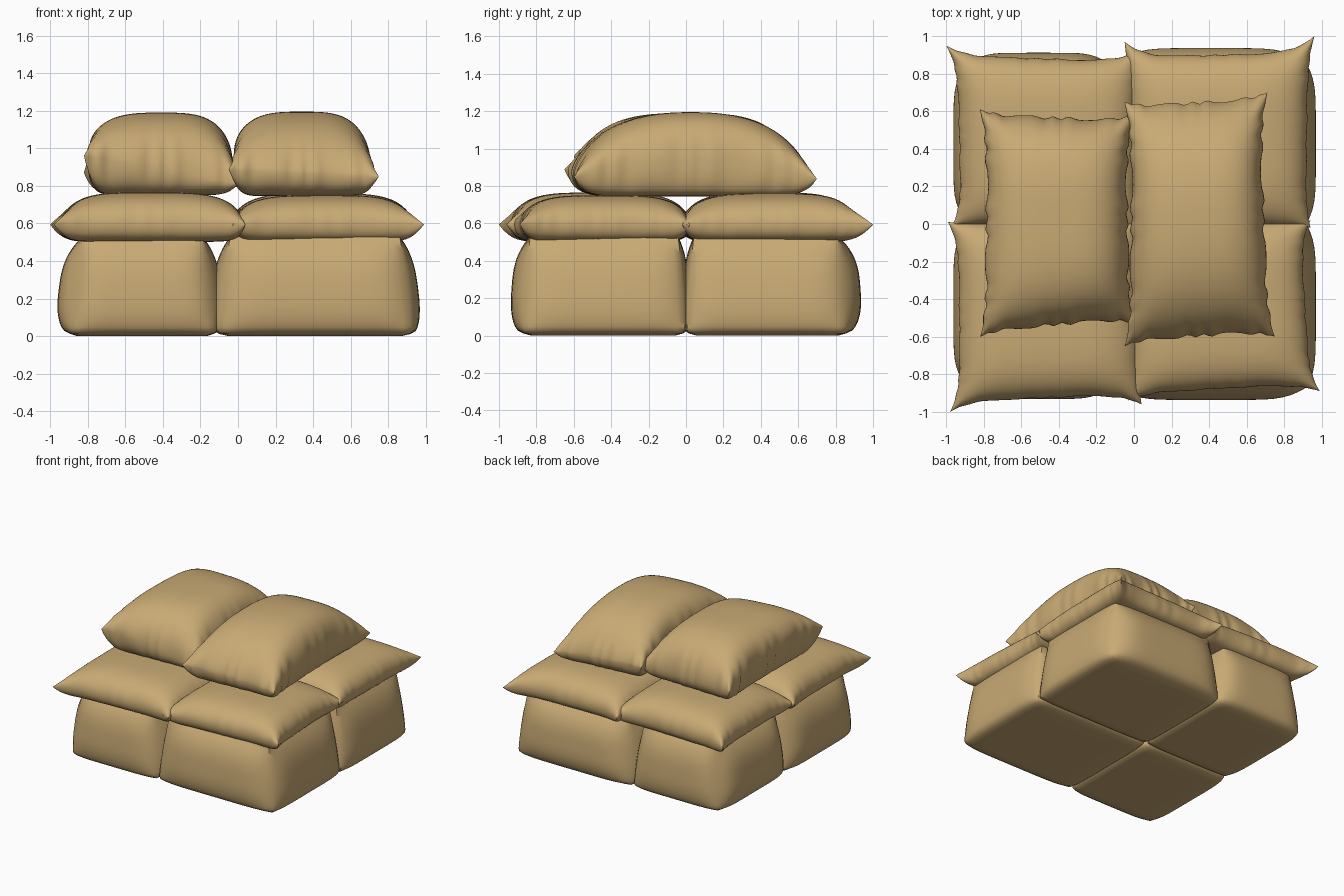
import bpy, bmesh, math
from mathutils import Vector

cube = bpy.data.objects.get("Cube")
if cube:
    bpy.data.objects.remove(cube)

burlap = bpy.data.materials.new("tan_burlap")
burlap.use_nodes = True
TAN = (0.58, 0.40, 0.175, 1)
burlap.diffuse_color = TAN
bsdf = burlap.node_tree.nodes["Principled BSDF"]
bsdf.inputs["Base Color"].default_value = TAN
bsdf.inputs["Roughness"].default_value = 0.9


def finish(bm, name, angle):
    bmesh.ops.remove_doubles(bm, verts=bm.verts, dist=0.0005)
    bmesh.ops.recalc_face_normals(bm, faces=bm.faces)
    mesh = bpy.data.meshes.new(name)
    bm.to_mesh(mesh)
    bm.free()
    mesh.materials.append(burlap)
    obj = bpy.data.objects.new(name, mesh)
    bpy.context.collection.objects.link(obj)
    bpy.ops.object.select_all(action='DESELECT')
    obj.select_set(True)
    bpy.context.view_layer.objects.active = obj
    bpy.ops.object.shade_smooth_by_angle(angle=math.radians(angle))


def block_sack(name, x0, x1, y0, y1, bulges, top=0.56):
    """Box-shaped sack; bulges = outward swell of the -x, +x, -y, +y sides."""
    bm = bmesh.new()
    bmesh.ops.create_cube(bm, size=2)
    bmesh.ops.subdivide_edges(bm, edges=bm.edges, cuts=23, use_grid_fill=True)
    hx, hy = (x1 - x0) / 2, (y1 - y0) / 2
    for v in bm.verts:
        a, b, c = v.co
        height = (c + 1) / 2
        swell = max(0, 1 - abs(c + 0.1) ** 3)
        bx = bulges[1 if a > 0 else 0] * (1 - abs(b) ** 6) * swell
        by = bulges[3 if b > 0 else 2] * (1 - abs(a) ** 6) * swell
        # corners lean inward toward the top, lower rim slightly rounded
        rim = 0.02 * max(0, -c) ** 20
        x = a * (hx - 0.07 * height ** 1.5 + bx - rim)
        y = b * (hy - 0.04 * height ** 1.5 + by - rim)
        z = height * top + 0.012 * max(abs(a), abs(b)) ** 20 * max(0, -c) ** 12
        v.co = Vector(((x0 + x1) / 2 + x, (y0 + y1) / 2 + y, z))
    finish(bm, name, 50)


def pillow_sack(name, corners, low, high, profile, pulls, ruffle, arch, n=56):
    """Two sheets joined at a seam. corners run -x-y, +x-y, +x+y, -x+y;
    profile = fullness (u power, u exponent, v power, v exponent) of the top;
    pulls = how far the -x, +x, -y, +y edges draw in between the corners;
    arch = rise of the seam halfway along the y direction."""
    bm = bmesh.new()
    c = [Vector(p) for p in corners]
    pu, eu, pv, ev = profile

    def point(i, j, target, is_top):
        u = math.sin(math.pi / 2 * (2 * i / n - 1))
        v = math.sin(math.pi / 2 * (2 * j / n - 1))
        s, t = (u + 1) / 2, (v + 1) / 2
        p = c[0].lerp(c[1], s).lerp(c[3].lerp(c[2], s), t)
        p.z += arch * (1 - v * v)
        # edges draw in between the pointed corners, with gathered cloth
        gu, gv = 1 - abs(u) ** 5, 1 - abs(v) ** 5
        near_u, near_v = abs(u) ** 10, abs(v) ** 10
        p.x -= u * gv * (pulls[u > 0] + ruffle * near_u * math.sin(23 * v + 2 * math.sin(9 * v)))
        p.y -= v * gu * (pulls[2 + (v > 0)] + ruffle * near_v * math.sin(19 * u + 2 * math.sin(7 * u)))
        if is_top:
            full = max(0, 1 - abs(u) ** pu) ** eu * max(0, 1 - abs(v) ** pv) ** ev
        else:
            full = (max(0, 1 - u ** 12) * max(0, 1 - v ** 12)) ** 0.5
        # puckers run inward from the seam
        pucker = near_u * math.sin(21 * v) + near_v * math.sin(17 * u)
        full *= 1 + 2 * ruffle * pucker
        p.z += (target - p.z) * full
        return p

    for target, is_top in ((high, True), (low, False)):
        grid = [[bm.verts.new(point(i, j, target, is_top)) for j in range(n + 1)]
                for i in range(n + 1)]
        for i in range(n):
            for j in range(n):
                bm.faces.new((grid[i][j], grid[i + 1][j],
                              grid[i + 1][j + 1], grid[i][j + 1]))
    finish(bm, name, 70)


# Bottom layer: four upright block sacks, narrow on -x and wide on +x
for side, y0, y1, swell_narrow, swell_wide in (
        ("front", -0.87, -0.005, (0.07, 0.035), (0.075, 0.035)),
        ("back", 0.005, 0.85, (0.035, 0.07), (0.035, 0.095))):
    block_sack("base_sack_narrow_" + side, -0.89, -0.125, y0, y1,
               (0.085, 0.06, *swell_narrow))
    block_sack("base_sack_wide_" + side, -0.105, 0.925, y0, y1,
               (0.055, 0.055, *swell_wide))

# Middle layer: four flat square sacks, pressed together along y = 0
SEAM = 0.595
OUT, IN = 0.055, 0.012
FLAT = (4, 0.5, 4, 0.5)
middle = {
    "front_right": ((-0.98, -1.0), (0.04, -0.96), (0.03, 0.04), (-0.99, 0.01),
                    0.765, (OUT, IN, OUT, IN)),
    "front_left": ((-0.03, -0.94), (0.99, -0.89), (0.94, 0.02), (-0.03, 0.04),
                   0.75, (IN, OUT, 0.04, IN)),
    "back_right": ((-0.97, -0.01), (0.03, -0.04), (0.02, 0.92), (-1.0, 0.95),
                   0.765, (OUT, IN, IN, OUT)),
    "back_left": ((-0.03, -0.04), (0.94, -0.02), (0.96, 1.0), (-0.05, 0.97),
                  0.76, (IN, 0.03, IN, 0.085)),
}
for place, (*flat_corners, high, pulls) in middle.items():
    pillow_sack("middle_sack_" + place, [(x, y, SEAM) for x, y in flat_corners],
                0.502, high, FLAT, pulls, 0.003, 0)

# Top layer: two long plump sacks
GATHER = (0.035, 0.04, 0.03, 0.03)
pillow_sack("top_sack_right",
            [(-0.82, -0.60, 0.96), (0.01, -0.53, 0.81),
             (0.0, 0.58, 0.87), (-0.82, 0.61, 0.87)],
            0.75, 1.19, (3.2, 0.42, 3, 0.5), GATHER, 0.008, 0.06)
pillow_sack("top_sack_left",
            [(-0.05, -0.65, 0.89), (0.75, -0.60, 0.85),
             (0.71, 0.70, 0.84), (-0.05, 0.65, 0.89)],
            0.745, 1.195, (3.2, 0.42, 2.3, 0.65), GATHER, 0.008, 0.07)
